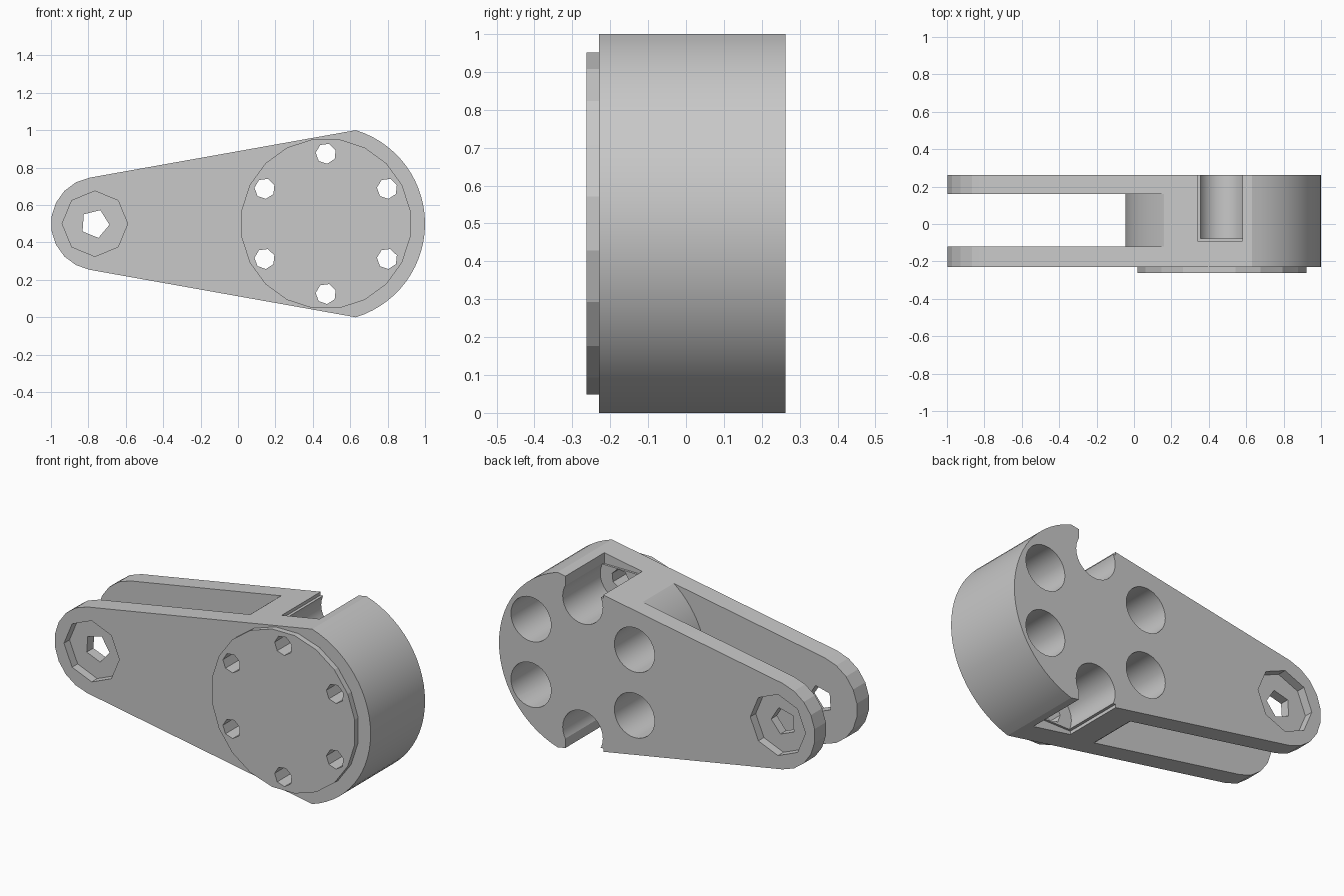
import bpy, bmesh
from math import cos, sin, radians, pi

cube = bpy.data.objects.get("Cube")
if cube:
    bpy.data.objects.remove(cube, do_unlink=True)

grey = bpy.data.materials.new("plain grey")
grey.use_nodes = True
colour = (0.58, 0.58, 0.58, 1)
grey.diffuse_color = colour
grey.node_tree.nodes["Principled BSDF"].inputs["Base Color"].default_value = colour

BACK, FRONT, DISC_FRONT = 0.262, -0.23, -0.262
HUB, HUB_R = (0.477, 0.5), 0.523      # big end
EYE, EYE_R = (-0.75, 0.5), 0.25       # small end
PIN = (-0.765, 0.5)


def arc(centre, r, a0, a1, n):
    """Points in x, z along an arc, angles in degrees."""
    angles = [radians(a0 + (a1 - a0) * i / n) for i in range(n + 1)]
    return [(centre[0] + r * cos(a), centre[1] + r * sin(a)) for a in angles]


def polygon(centre, r, sides, turn=0):
    return arc(centre, r, turn, turn + 360, sides)[:-1]


def prisms(name, outlines, y0, y1):
    """One object holding each x, z outline extruded from y0 to y1."""
    bm = bmesh.new()
    for pts in outlines:
        face = bm.faces.new([bm.verts.new((x, y0, z)) for x, z in pts])
        made = bmesh.ops.extrude_face_region(bm, geom=[face])["geom"]
        verts = [v for v in made if isinstance(v, bmesh.types.BMVert)]
        bmesh.ops.translate(bm, vec=(0, y1 - y0, 0), verts=verts)
    bmesh.ops.recalc_face_normals(bm, faces=bm.faces)
    mesh = bpy.data.meshes.new(name)
    bm.to_mesh(mesh)
    bm.free()
    mesh.materials.append(grey)
    ob = bpy.data.objects.new(name, mesh)
    bpy.context.collection.objects.link(ob)
    return ob


def cut(targets, outlines, y0, y1):
    """Subtract extruded outlines from the targets."""
    cutter = prisms("cutter", outlines, y0, y1)
    cutter.hide_render = True
    for ob in targets:
        mod = ob.modifiers.new("cut", "BOOLEAN")
        mod.operation, mod.solver, mod.object = "DIFFERENCE", "EXACT", cutter
        bpy.context.view_layer.objects.active = ob
        bpy.ops.object.modifier_apply(modifier=mod.name)
    bpy.data.objects.remove(cutter, do_unlink=True)


# Tapered lever body and the raised mounting disc
lever = prisms("lever_body", [arc(EYE, EYE_R, 100, 260, 9)
                              + arc(HUB, HUB_R, -73, 73, 28)], FRONT, BACK)
disc = prisms("mounting_disc", [polygon((0.47, 0.5), 0.457, 20, 9)],
              DISC_FRONT, FRONT + 0.01)

# Fork slot, ending on the round hub
cut([lever], [arc(HUB, HUB_R, 125, 235, 24) + [(-1.2, -0.2), (-1.2, 1.2)]],
    -0.12, 0.16)

# Ring of bolt holes with wide bores from the back
bolts = [(0.47 + 0.378 * cos(a), 0.5 + 0.375 * sin(a))
         for a in (pi / 6 + i * pi / 3 for i in range(6))]
cut([lever], [polygon(p, 0.127, 32) for p in bolts], -0.078, 0.4)
cut([lever, disc], [polygon(p, 0.055, 7, 20) for p in bolts], -0.4, 0.0)

# Top and bottom bores break out through the edge
slots = []
for s in (1, -1):
    low, high = 0.5 + s * 0.43, 0.5 + s * 0.7
    slots.append([(0.34, low), (0.58, low), (0.58, high), (0.34, high)])
cut([lever], slots, -0.09, 0.4)

# Pin hole through both fork arms, recessed on each outer face
cut([lever], [polygon(PIN, 0.078, 5, -4)], -0.4, 0.4)
cut([lever], [polygon(PIN, 0.175, 8, 0)], -0.4, FRONT + 0.05)
cut([lever], [polygon(PIN, 0.175, 8, 0)], BACK - 0.05, 0.4)

# Smooth the rounds, keep the corners sharp
for ob in (lever, disc):
    bpy.ops.object.select_all(action="DESELECT")
    ob.select_set(True)
    bpy.context.view_layer.objects.active = ob
    bpy.ops.object.shade_smooth_by_angle(angle=radians(16))
